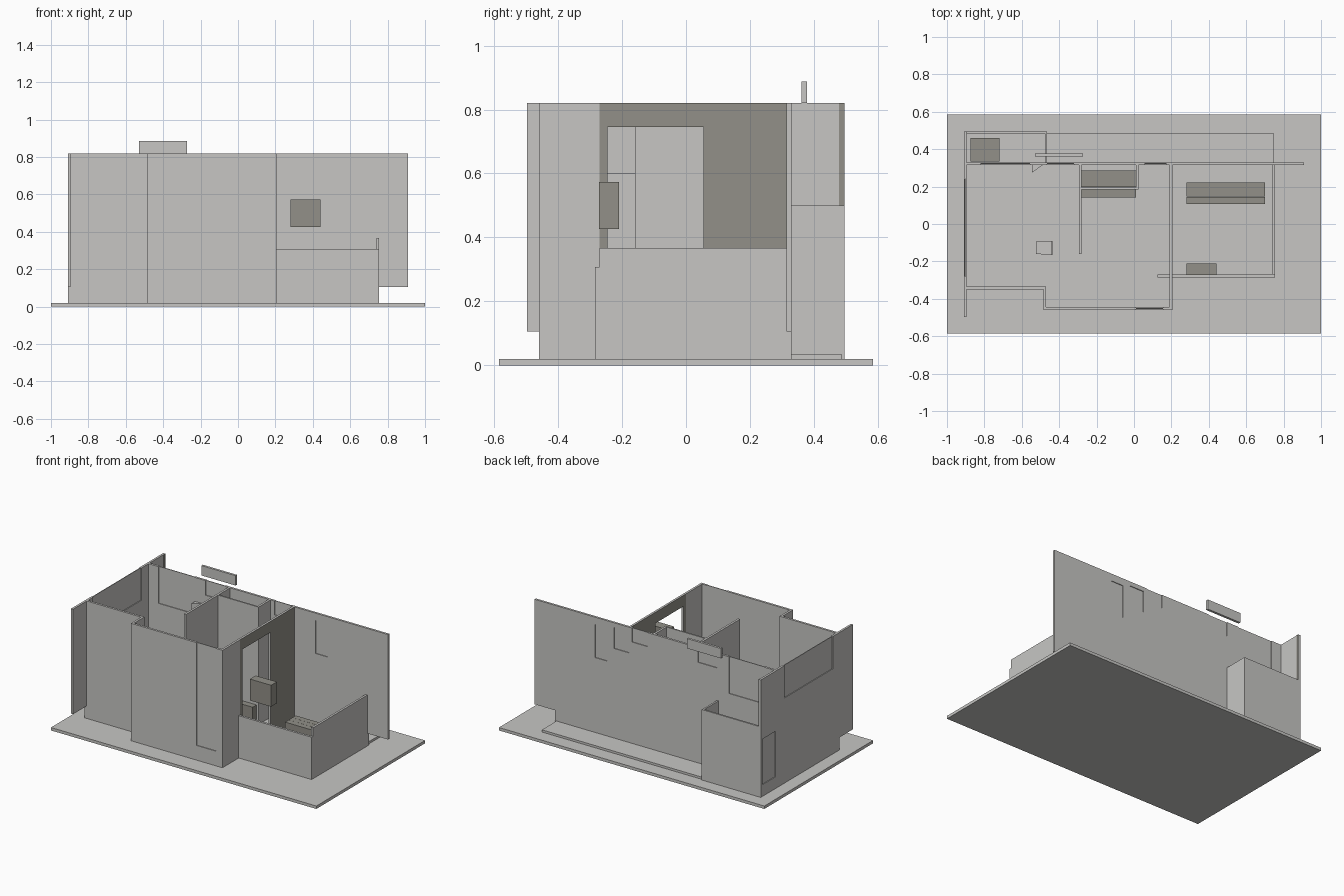
import bpy, bmesh
from mathutils import Matrix, Vector

if "Cube" in bpy.data.objects:
    bpy.data.objects.remove(bpy.data.objects["Cube"])


def material(name, rgb):
    m = bpy.data.materials.new(name)
    m.diffuse_color = (*rgb, 1)
    m.use_nodes = True
    m.node_tree.nodes["Principled BSDF"].inputs["Base Color"].default_value = m.diffuse_color
    return m


LIGHT = material("light_grey", (0.57, 0.565, 0.55))
DARK = material("dark_taupe", (0.287, 0.279, 0.246))
F, H, T, P = 0.02, 0.82, 0.015, 0.005   # floor, wall top, thickness, pane recess


def prism(name, pts, z0, z1, mat=LIGHT):
    """Upright extrusion of a plan outline (counter-clockwise)."""
    bm = bmesh.new()
    f = bm.faces.new([bm.verts.new((x, y, z0)) for x, y in pts])
    ext = bmesh.ops.extrude_face_region(bm, geom=[f])
    top = [v for v in ext["geom"] if isinstance(v, bmesh.types.BMVert)]
    bmesh.ops.translate(bm, verts=top, vec=(0, 0, z1 - z0))
    bmesh.ops.recalc_face_normals(bm, faces=bm.faces)
    me = bpy.data.meshes.new(name)
    bm.to_mesh(me)
    bm.free()
    me.materials.append(mat)
    ob = bpy.data.objects.new(name, me)
    bpy.context.collection.objects.link(ob)
    return ob


def box(name, x0, x1, y0, y1, z0, z1, mat=LIGHT):
    return prism(name, [(x0, y0), (x1, y0), (x1, y1), (x0, y1)], z0, z1, mat)


def cut(ob, *b):
    """Subtract a box from an object."""
    c = box("cutter", *b)
    c.hide_render = True
    m = ob.modifiers.new("cut", "BOOLEAN")
    m.operation, m.solver, m.object = "DIFFERENCE", "EXACT", c
    bpy.context.view_layer.objects.active = ob
    bpy.ops.object.modifier_apply(modifier=m.name)
    bpy.data.objects.remove(c, do_unlink=True)


def window(ob, axis, c0, c1, a0, a1, z0, z1, sides=(0, 1)):
    """Recess a pane into one or both faces of a wall."""
    if z1 >= H:
        z1 = H + 0.01
    for s in sides:
        lo, hi = ((c0 - 0.01, c0 + P), (c1 - P, c1 + 0.01))[s]
        cut(ob, *((a0, a1, lo, hi) if axis == "x" else (lo, hi, a0, a1)), z0, z1)


# Ground plate and rear step
box("ground_plate", -1, 1, -0.585, 0.585, 0, F)
box("rear_step", -0.465, 0.745, 0.33, 0.487, F, 0.035)

# Long back wall with raised right end and high windows
back = box("back_wall", -0.91, 0.91, 0.315, 0.33, F, H)
cut(back, 0.755, 0.95, 0.28, 0.36, 0, 0.105)
for a0, a1, z0, z1, sides in [(-0.82, -0.555, 0.57, H, (0, 1)),
                              (-0.465, -0.32, 0.72, H, (0, 1)),
                              (0.055, 0.175, 0.725, H, (0, 1)),
                              (0.2, 0.31, 0.645, 0.79, (1,)),
                              (0.365, 0.455, 0.545, 0.77, (0, 1))]:
    window(back, "x", 0.315, 0.33, a0, a1, z0, z1, sides)

# Left wall, split around the back wall, with raised front wing
left = box("left_wall", -0.91, -0.895, -0.497, 0.315, F, H)
cut(left, -0.95, -0.85, -0.52, -0.35, 0, 0.105)
window(left, "y", -0.91, -0.895, -0.28, 0.24, 0.6, H)
annex_left = box("annex_left_wall", -0.91, -0.895, 0.33, 0.495, F, H)
window(annex_left, "y", -0.91, -0.895, 0.335, 0.475, 0.1, 0.41)
box("annex_dark_strip", -0.895, -0.893, 0.478, 0.495, 0.5, H, DARK)

# Low rear annex
box("annex_back_wall", -0.895, -0.465, 0.483, 0.495, F, 0.5)
box("annex_right_wall", -0.477, -0.465, 0.33, 0.483, F, 0.5)
box("annex_cabinet", -0.875, -0.72, 0.335, 0.46, F, 0.15, DARK)
box("floating_sign_panel", -0.53, -0.272, 0.362, 0.378, H, 0.887)

# Stepped front walls with tall slit window
box("front_left_wall", -0.895, -0.47, -0.35, -0.335, F, H)
box("front_return_wall", -0.485, -0.47, -0.445, -0.35, F, H)
front = box("front_right_wall", -0.485, 0.205, -0.46, -0.445, F, H)
window(front, "x", -0.46, -0.445, 0.01, 0.155, 0.12, H)

# Wall towards the balcony: light front piece, dark faced piece with doorway
box("side_wall_front", 0.19, 0.205, -0.445, -0.27, F, H)
side = box("side_wall_balcony", 0.19, 0.205, -0.27, 0.315, F, H)
cut(side, 0.15, 0.25, -0.245, 0.055, 0, 0.745)
side.data.materials.append(DARK)
for p in side.data.polygons:
    p.material_index = int(abs(p.normal.x) > 0.5)

# Balcony parapets
box("balcony_front_parapet", 0.125, 0.74, -0.285, -0.27, F, 0.308)
box("balcony_corner", 0.74, 0.755, -0.285, -0.27, F, 0.308)
box("balcony_right_parapet", 0.74, 0.755, -0.27, 0.315, F, 0.367)

# Inner partitions
box("partition_long", -0.295, -0.28, -0.16, 0.315, F, H)
box("partition_short", 0.01, 0.025, 0.185, 0.315, F, H)
box("partition_cross", -0.28, 0.01, 0.185, 0.195, F, H)

# Dark fittings: counters, bench of three slats, wall unit
box("counter_rear", -0.28, 0.01, 0.197, 0.285, F, 0.15, DARK)
box("counter_front", -0.28, 0.01, 0.143, 0.185, F, 0.15, DARK)
for i in range(3):
    y = 0.107 + i * 0.039
    box(f"bench_slat_{i + 1}", 0.28, 0.7, y, y + 0.038, F, 0.135, DARK)
box("wall_unit", 0.28, 0.44, -0.272, -0.21, 0.427, 0.573, DARK)

# Open door leaf, wedge shaped in plan
prism("door_leaf", [(-0.545, 0.275), (-0.47, 0.328), (-0.545, 0.315)], F, 0.657)

# Chair facing left
prism("chair_seat", [(-0.525, -0.16), (-0.445, -0.165), (-0.445, -0.09), (-0.525, -0.095)],
      0.12, 0.14)
box("chair_back", -0.445, -0.435, -0.165, -0.09, 0.12, 0.28)
for i, (x, y) in enumerate([(-0.52, -0.155), (-0.52, -0.11), (-0.455, -0.158), (-0.455, -0.107)]):
    box(f"chair_leg_{i + 1}", x, x + 0.01, y, y + 0.01, F, 0.12)
